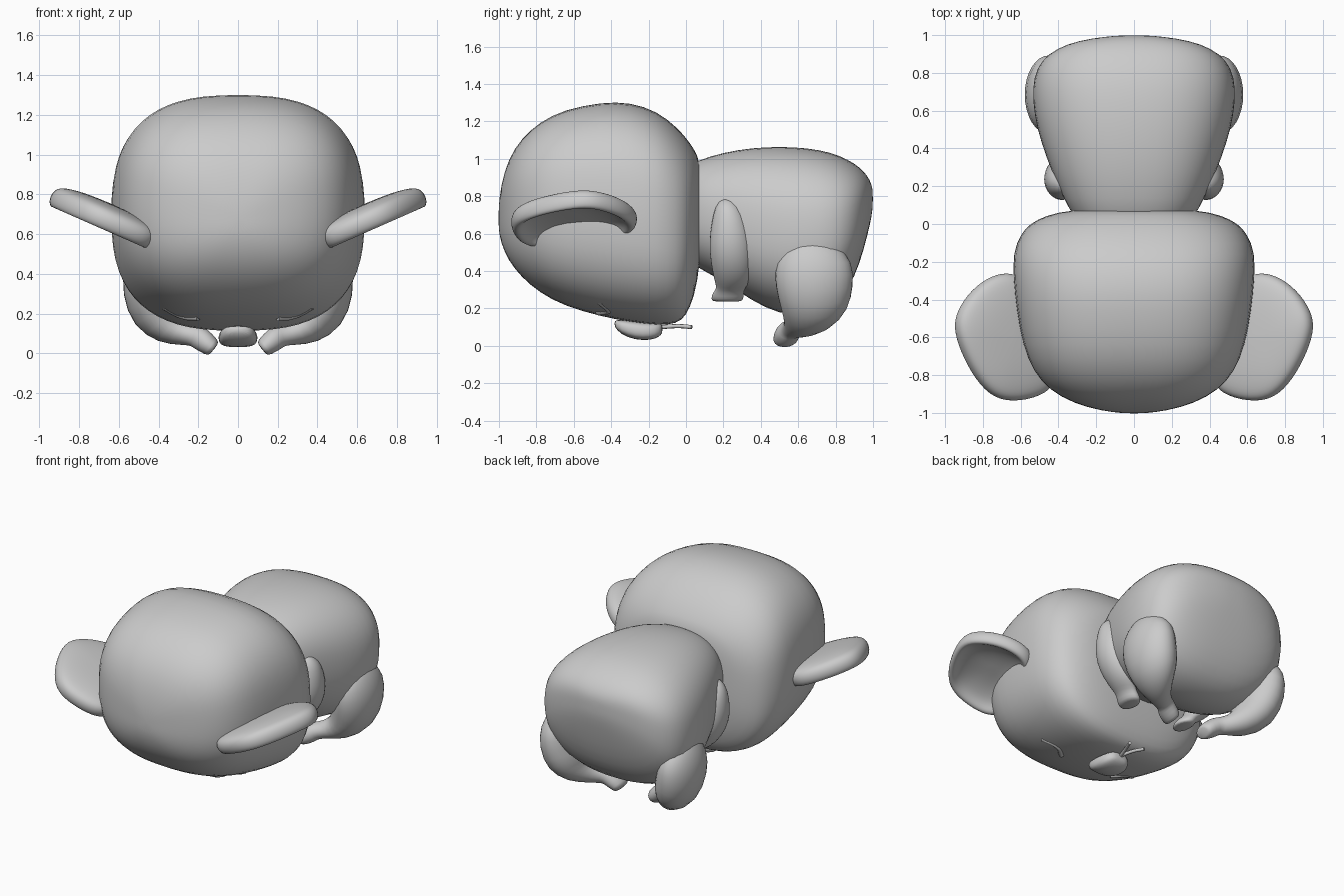
import bpy, bmesh
from math import cos, sin, pi
from mathutils import Vector as V


def finish(name, rings, mirror=False, sub=1):
    """Skin a list of point rings, cap the ends and smooth."""
    bm = bmesh.new()
    vr = [[bm.verts.new(p) for p in r] for r in rings]
    n = len(vr[0])
    for a, b in zip(vr, vr[1:]):
        for i in range(n):
            j = (i + 1) % n
            bm.faces.new((a[i], a[j], b[j], b[i]))
    bm.faces.new(vr[0])
    bm.faces.new(vr[-1])
    bmesh.ops.recalc_face_normals(bm, faces=bm.faces)
    me = bpy.data.meshes.new(name)
    bm.to_mesh(me)
    bm.free()
    for p in me.polygons:
        p.use_smooth = True
    ob = bpy.data.objects.new(name, me)
    bpy.context.collection.objects.link(ob)
    if mirror:
        ob.modifiers.new("Mirror", 'MIRROR').use_mirror_merge = False
    m = ob.modifiers.new("Subdivision", 'SUBSURF')
    m.levels = m.render_levels = sub


def oval(c, u, v, e=2.0, n=16):
    """Superellipse ring around c with half axes u and v."""
    c, u, v = V(c), V(u), V(v)
    f = lambda a: (1 if a > 0 else -1) * abs(a) ** (2 / e)
    return [c + u * f(cos(2 * pi * i / n)) + v * f(sin(2 * pi * i / n)) for i in range(n)]


def mass(name, stations, e, n=32):
    """Loft along y from (y, bottom, top, half width)."""
    finish(name, [oval((0, y, (b + t) / 2), (w, 0, 0), (0, 0, (t - b) / 2), e, n)
                  for y, b, t, w in stations])


def line(name, pts, r):
    """Mirrored round strand through the points."""
    cu = bpy.data.curves.new(name, 'CURVE')
    cu.dimensions = '3D'
    cu.bevel_depth = r
    cu.bevel_resolution = 2
    cu.use_fill_caps = True
    s = cu.splines.new('BEZIER')
    s.bezier_points.add(len(pts) - 1)
    for b, p in zip(s.bezier_points, pts):
        b.co = p
        b.handle_left_type = b.handle_right_type = 'AUTO'
    ob = bpy.data.objects.new(name, cu)
    bpy.context.collection.objects.link(ob)
    ob.modifiers.new("Mirror", 'MIRROR')


# Head, bowed so the face points down
mass("head", [
    (-1.003, .63, .73, .05), (-.99, .55, .86, .17), (-.95, .455, 1.0, .32),
    (-.88, .365, 1.11, .45), (-.78, .28, 1.20, .535), (-.65, .21, 1.265, .59),
    (-.45, .153, 1.305, .625), (-.3, .125, 1.305, .64), (-.15, .105, 1.255, .645),
    (-.05, .115, 1.17, .60), (0, .155, 1.115, .555), (.045, .26, 1.05, .47),
    (.075, .43, .99, .34), (.08, .60, .84, .12)], 2.65)

# Body
mass("body", [
    (-.02, .48, .95, .28), (.07, .41, .995, .34), (.2, .345, 1.035, .405),
    (.35, .24, 1.06, .465), (.5, .165, 1.067, .515), (.65, .16, 1.06, .54),
    (.78, .20, 1.035, .535), (.87, .30, .995, .49), (.93, .44, .955, .41),
    (.97, .59, .91, .30), (.993, .69, .865, .15), (.999, .75, .82, .05)], 2.45)

# Arms, tapering to small hands
finish("arm", [oval((x, y, z), (rx, 0, 0), (0, ry, 0)) for x, y, z, rx, ry in [
    (.37, .215, .79, .02, .02), (.38, .225, .75, .07, .07), (.385, .235, .66, .09, .10),
    (.385, .24, .55, .098, .12), (.36, .245, .44, .095, .115), (.31, .25, .35, .08, .10),
    (.27, .24, .305, .06, .075), (.24, .225, .285, .058, .085), (.22, .22, .245, .058, .09),
    (.215, .22, .235, .045, .07)]], mirror=True)

# Legs, curling inward to the feet
path = [(.45, .67, .585, .03, .03), (.455, .675, .55, .13, .07), (.455, .685, .45, .215, .125),
        (.45, .685, .32, .215, .14), (.41, .69, .2, .185, .14), (.345, .66, .125, .135, .095),
        (.27, .60, .10, .08, .06), (.22, .565, .09, .063, .055), (.195, .545, .08, .07, .062),
        (.13, .53, .028, .07, .05), (.12, .525, .02, .05, .035)]
rings = []
for i, (x, y, z, ry, rv) in enumerate(path):
    a, b = path[max(i - 1, 0)], path[min(i + 1, len(path) - 1)]
    t = V((b[0] - a[0], 0, b[2] - a[2])).normalized()
    rings.append(oval((x, y, z), (0, ry, 0), V((t.z, 0, -t.x)) * rv))
finish("leg", rings, mirror=True)

# Ears: dished slabs, hollow side down
outline = [(.955, -.53), (.91, -.42), (.83, -.32), (.72, -.255), (.62, -.255), (.54, -.33),
           (.47, -.48), (.42, -.66), (.40, -.82), (.46, -.905), (.60, -.945), (.73, -.935),
           (.83, -.83), (.91, -.68)]
c = V((.66, -.60))
up = V((-.42, 0, .9))
rings = []
for s, h in [(.02, .075), (.5, .072), (.84, .055), (.97, .03), (1, -.015), (.95, -.06),
             (.85, -.065), (.75, -.02), (.4, .01), (.02, .01)]:
    ring = []
    for p in outline:
        q = c + (V(p) - c) * s
        ring.append(V((q.x, q.y, .58 + .44 * (q.x - .43))) + up * h)
    rings.append(ring)
finish("ear", rings, mirror=True, sub=2)

# Nose
finish("nose", [oval((0, y, z), (w, 0, 0), (0, 0, h), 3) for y, z, w, h in [
    (-.385, .12, .05, .015), (-.35, .10, .085, .04), (-.27, .08, .10, .05),
    (-.19, .075, .10, .047), (-.14, .085, .075, .037), (-.125, .09, .04, .02)]])

# Closed eyes and mouth
line("closed_eye", [(.2, -.47, .18), (.28, -.415, .19), (.37, -.46, .235)], .018)
line("mouth", [(0, -.13, .10), (.03, -.04, .105), (.06, .03, .10)], .011)
